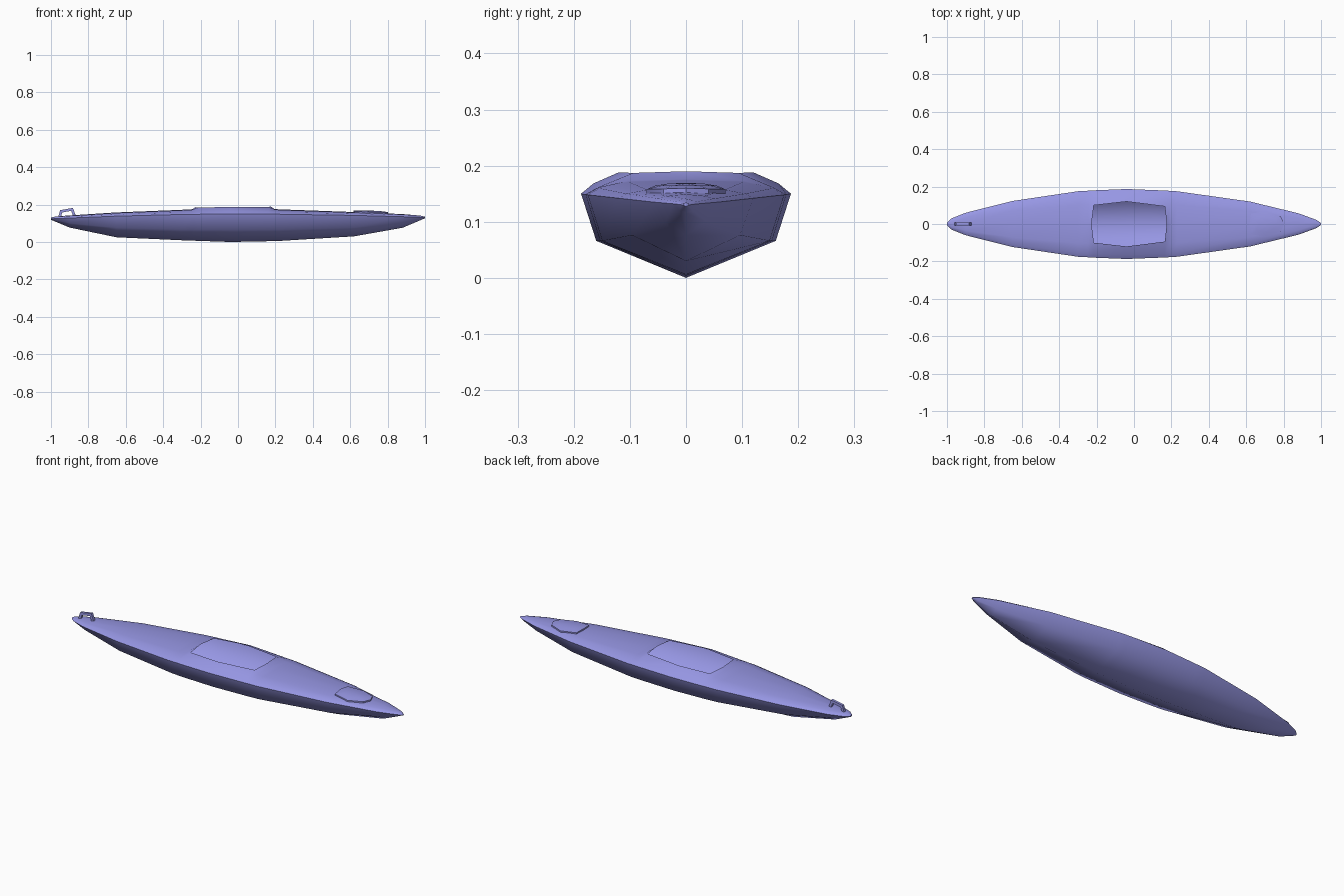
import bpy, bmesh, math
from mathutils import Vector

cube = bpy.data.objects.get("Cube")
if cube:
    bpy.data.objects.remove(cube, do_unlink=True)

# Single lavender blue plastic
mat = bpy.data.materials.new("lavender_blue")
color = (0.31, 0.31, 0.78, 1.0)
mat.diffuse_color = color
mat.use_nodes = True
mat.node_tree.nodes["Principled BSDF"].inputs["Base Color"].default_value = color


def finish(obj, angle):
    """Assign the material and smooth the object, keeping edges sharp."""
    obj.data.materials.append(mat)
    bpy.ops.object.select_all(action='DESELECT')
    obj.select_set(True)
    bpy.context.view_layer.objects.active = obj
    bpy.ops.object.shade_smooth_by_angle(angle=math.radians(angle))


def mesh_object(name, bm, angle):
    bmesh.ops.recalc_face_normals(bm, faces=bm.faces)
    me = bpy.data.meshes.new(name)
    bm.to_mesh(me)
    bm.free()
    obj = bpy.data.objects.new(name, me)
    bpy.context.collection.objects.link(obj)
    finish(obj, angle)
    return obj


# Hull stations: x, gunwale half width, gunwale z, chine half width, chine z, keel z, deck z
STATIONS = [
    (-1.00, .008, .123, .005, .121, .119, .130),
    (-0.975, .030, .125, .018, .115, .108, .136),
    (-0.90, .060, .128, .038, .100, .077, .142),
    (-0.65, .123, .138, .097, .076, .025, .158),
    (-0.30, .175, .147, .148, .067, .009, .172),
    (-0.245, .178, .148, .151, .066, .007, .175),
    (-0.215, .180, .148, .153, .066, .006, .186),
    (-0.04, .187, .150, .160, .066, .000, .191),
    (0.165, .179, .149, .153, .066, .004, .190),
    (0.195, .177, .149, .151, .066, .005, .176),
    (0.23, .175, .148, .149, .066, .006, .174),
    (0.62, .120, .142, .096, .076, .030, .160),
    (0.88, .057, .135, .036, .100, .076, .149),
    (0.975, .022, .132, .012, .120, .116, .141),
    (1.00, .005, .130, .003, .129, .127, .135),
]
COCKPIT = (6, 8)          # first and last station of the opening
RIM_WIDTH = {6: .100, 7: .120, 8: .094}
RIM_BULGE = {6: -.012, 8: .010}


def section(i):
    """Closed ring of ten points around one station."""
    x, w, zg, cw, cz, kz, dz = STATIONS[i]
    base = .176 if i in COCKPIT else dz
    half = [
        (x, RIM_WIDTH.get(i, .58 * w), dz - .003),
        (x, .88 * w, zg + .45 * (base - zg)),
        (x, w, zg),
        (x, cw, cz),
    ]
    top = (x + RIM_BULGE.get(i, 0), 0, dz)
    return [top] + half + [(x, 0, kz)] + [(a, -b, c) for a, b, c in reversed(half)]


# Hull and deck, lofted as one shell with the cockpit left open
bm = bmesh.new()
rings = []
for i in range(len(STATIONS)):
    pts = section(i)
    if i == 7:            # no deck centre point inside the opening
        rings.append([None] + [bm.verts.new(p) for p in pts[1:]])
    else:
        rings.append([bm.verts.new(p) for p in pts])
for i in range(len(rings) - 1):
    for j in range(10):
        k = (j + 1) % 10
        if COCKPIT[0] <= i < COCKPIT[1] and j in (0, 9):
            continue
        bm.faces.new((rings[i][j], rings[i][k], rings[i + 1][k], rings[i + 1][j]))
bm.faces.new(rings[0])
bm.faces.new(rings[-1])
mesh_object("hull", bm, 58)

# Storage hatch cover: low domed plate with a short skirt
half = [(.625, .055), (.71, .070), (.785, .040)]
outline = [(.618, 0)] + half + [(.803, 0)] + [(x, -y) for x, y in reversed(half)]
bm = bmesh.new()


def hatch_ring(scale, z_of):
    cx = .71
    return [bm.verts.new((cx + (x - cx) * scale, y * scale, z_of(x, y * scale)))
            for x, y in outline]


def lid(x, y):
    return .168 - (x - .62) * .045 - 1.2 * y * y


layers = [
    hatch_ring(1.0, lambda x, y: .142),
    hatch_ring(1.0, lid),
    hatch_ring(.6, lambda x, y: lid(.71 + (x - .71) * .6, y) + .003),
]
n = len(outline)
for a, b in zip(layers, layers[1:]):
    for j in range(n):
        k = (j + 1) % n
        bm.faces.new((a[j], a[k], b[k], b[j]))
centre = bm.verts.new((.71, 0, .168))
for j in range(n):
    bm.faces.new((layers[-1][j], layers[-1][(j + 1) % n], centre))
mesh_object("hatch_cover", bm, 40)

# Carry handle: bent square bar swept along a short path
path = [Vector(p) for p in ((-.955, 0, .130), (-.945, 0, .164), (-.887, 0, .174), (-.873, 0, .136))]
bm = bmesh.new()
r = .007
loops = []
for i, p in enumerate(path):
    d_in = (p - path[max(i - 1, 0)]).normalized()
    d_out = (path[min(i + 1, len(path) - 1)] - p).normalized()
    t = (d_in + d_out).normalized()
    normal = Vector((-t.z, 0, t.x))
    miter = 1.0 if i in (0, len(path) - 1) else 1 / max(.5, t.dot(d_out))
    side = Vector((0, r, 0))
    loops.append([bm.verts.new(p + normal * r * miter * s + side * q)
                  for s, q in ((1, 1), (1, -1), (-1, -1), (-1, 1))])
for a, b in zip(loops, loops[1:]):
    for j in range(4):
        k = (j + 1) % 4
        bm.faces.new((a[j], a[k], b[k], b[j]))
bm.faces.new(loops[0])
bm.faces.new(loops[-1])
mesh_object("carry_handle", bm, 30)
